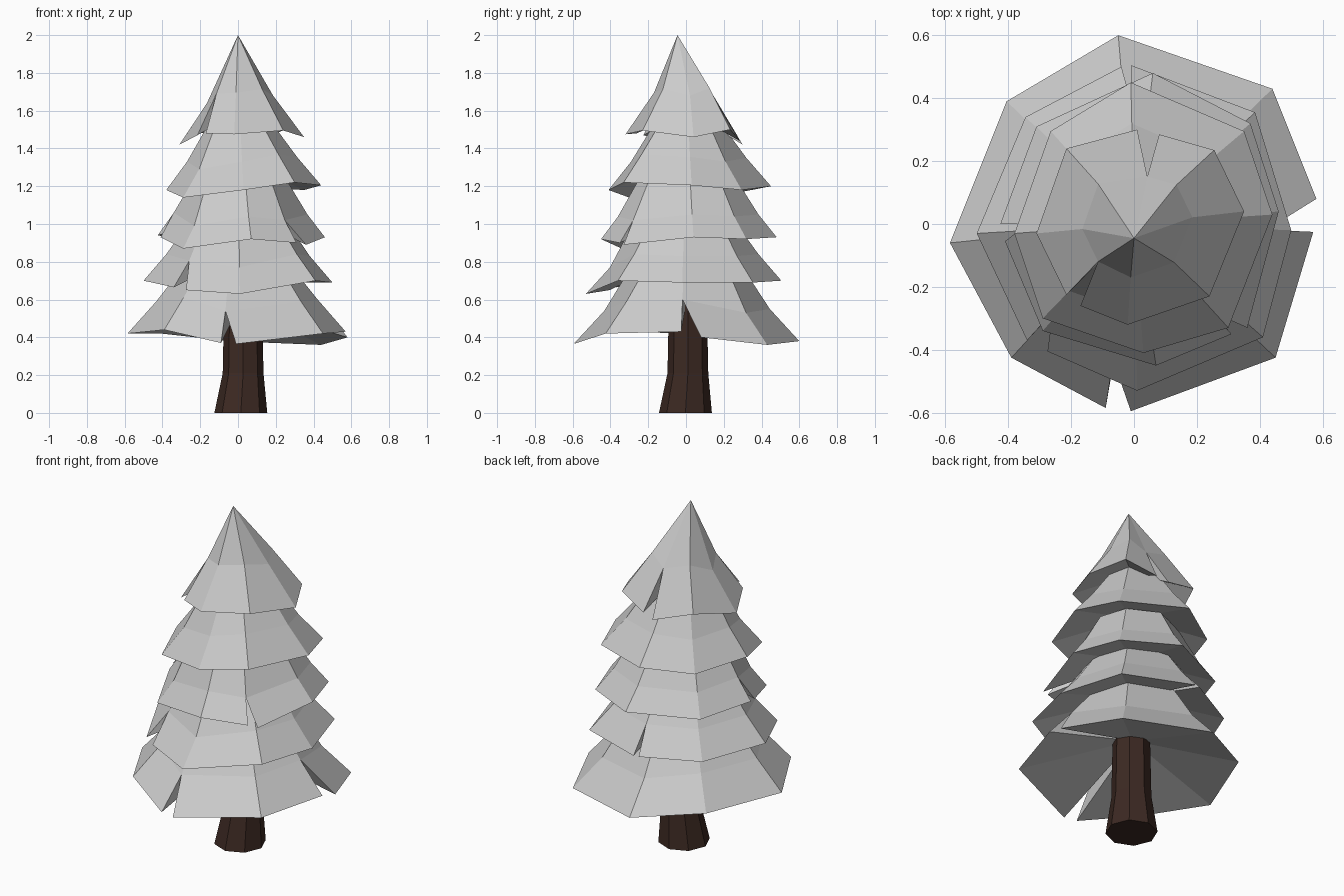
import bpy, math

if "Cube" in bpy.data.objects:
    bpy.data.objects.remove(bpy.data.objects["Cube"])


def make_object(name, verts, faces, material=None):
    mesh = bpy.data.meshes.new(name)
    mesh.from_pydata(verts, [], faces)
    mesh.update()
    obj = bpy.data.objects.new(name, mesh)
    bpy.context.collection.objects.link(obj)
    if material:
        mesh.materials.append(material)
    return obj


def make_tier(name, rim, slits, mid, top, hollow):
    """Eight-sided skirt. rim: corners counter-clockwise; slits: corner -> second
    rim point; mid: (scale, rise); top: (scale, z) ring or an apex; hollow: underside peak z."""
    n = len(rim)
    verts = list(rim)
    verts += [(x * mid[0], y * mid[0], z + mid[1]) for x, y, z in rim]
    centre = len(verts)
    verts.append((0.01, 0, hollow))
    start = list(range(n))          # rim vertex where the face after corner i begins
    for i, p in slits.items():
        start[i] = len(verts)
        verts.append(p)
    faces = []
    if len(top) == 3:
        peak = len(verts)
        verts.append(top)
    else:
        ring = len(verts)
        verts += [(x * top[0], y * top[0], top[1]) for x, y, z in rim]
    for i in range(n):
        j = (i + 1) % n
        faces.append((start[i], j, n + j, n + i))
        faces.append((j, start[i], centre))
        if len(top) == 3:
            faces.append((n + i, n + j, peak))
        else:
            faces.append((n + i, n + j, ring + j, ring + i))
    # walls inside each slit
    for i in slits:
        faces.append((i, centre, n + i))
        faces.append((start[i], n + i, centre))
    if len(top) == 2:
        faces.append(tuple(range(ring, ring + n)))
    return make_object(name, verts, faces)


# foliage tiers, bottom to top
make_tier("foliage_tier_1",
          [(.57, -.025, .43), (.44, .43, .36), (-.05, .60, .38), (-.405, .39, .42),
           (-.585, -.06, .42), (-.39, -.425, .44), (-.09, -.585, .37), (.45, -.425, .42)],
          {0: (.58, .08, .40), 6: (-.01, -.595, .365)}, (.74, .17), (.5, .77), .57)
make_tier("foliage_tier_2",
          [(.50, -.02, .69), (.385, .355, .69), (-.01, .505, .70), (-.345, .34, .69),
           (-.50, -.03, .70), (-.34, -.37, .665), (.01, -.53, .63), (.41, -.36, .70)],
          {2: (-.04, .50, .70), 5: (-.275, -.405, .65)}, (.76, .14), (.53, 1.0), .84)
make_tier("foliage_tier_3",
          [(.46, .04, .93), (.37, .32, .92), (.06, .48, .93), (-.31, .31, .92),
           (-.425, 0, .94), (-.29, -.34, .87), (.07, -.45, .92), (.31, -.35, .90)],
          {4: (-.41, -.055, .93), 7: (.36, -.33, .89)}, (.80, .12), (.55, 1.24), 1.07)
make_tier("foliage_tier_4",
          [(.44, .03, 1.205), (.35, .295, 1.18), (-.01, .45, 1.20), (-.265, .295, 1.17),
           (-.38, -.03, 1.18), (-.29, -.30, 1.14), (.03, -.41, 1.18), (.30, -.33, 1.22)],
          {}, (.71, .15), (.35, 1.57), 1.33)
make_tier("foliage_tier_5",
          [(.35, .04, 1.46), (.255, .235, 1.50), (.08, .285, 1.44), (-.215, .24, 1.49),
           (-.31, -.03, 1.42), (-.215, -.225, 1.47), (-.02, -.32, 1.475), (.24, -.23, 1.495)],
          {2: (.01, .30, 1.42), 5: (-.17, -.26, 1.48)}, (.53, .22), (0, -.045, 2.0), 1.6)

# bent, flared trunk
bark = bpy.data.materials.new("bark")
bark.diffuse_color = (0.045, 0.022, 0.016, 1)
bark.use_nodes = True
bark.node_tree.nodes["Principled BSDF"].inputs["Base Color"].default_value = bark.diffuse_color
verts, faces = [], []
for cx, cy, z, r in [(.015, -.003, 0, .14), (.027, .01, .21, .108), (.027, .01, .6, .1)]:
    for k in range(8):
        a = k * math.pi / 4
        verts.append((cx + r * math.cos(a), cy + r * math.sin(a), z))
for ring in (0, 8):
    for k in range(8):
        j = (k + 1) % 8
        faces.append((ring + k, ring + j, ring + 8 + j, ring + 8 + k))
faces += [tuple(range(7, -1, -1)), tuple(range(16, 24))]
make_object("trunk", verts, faces, bark)
